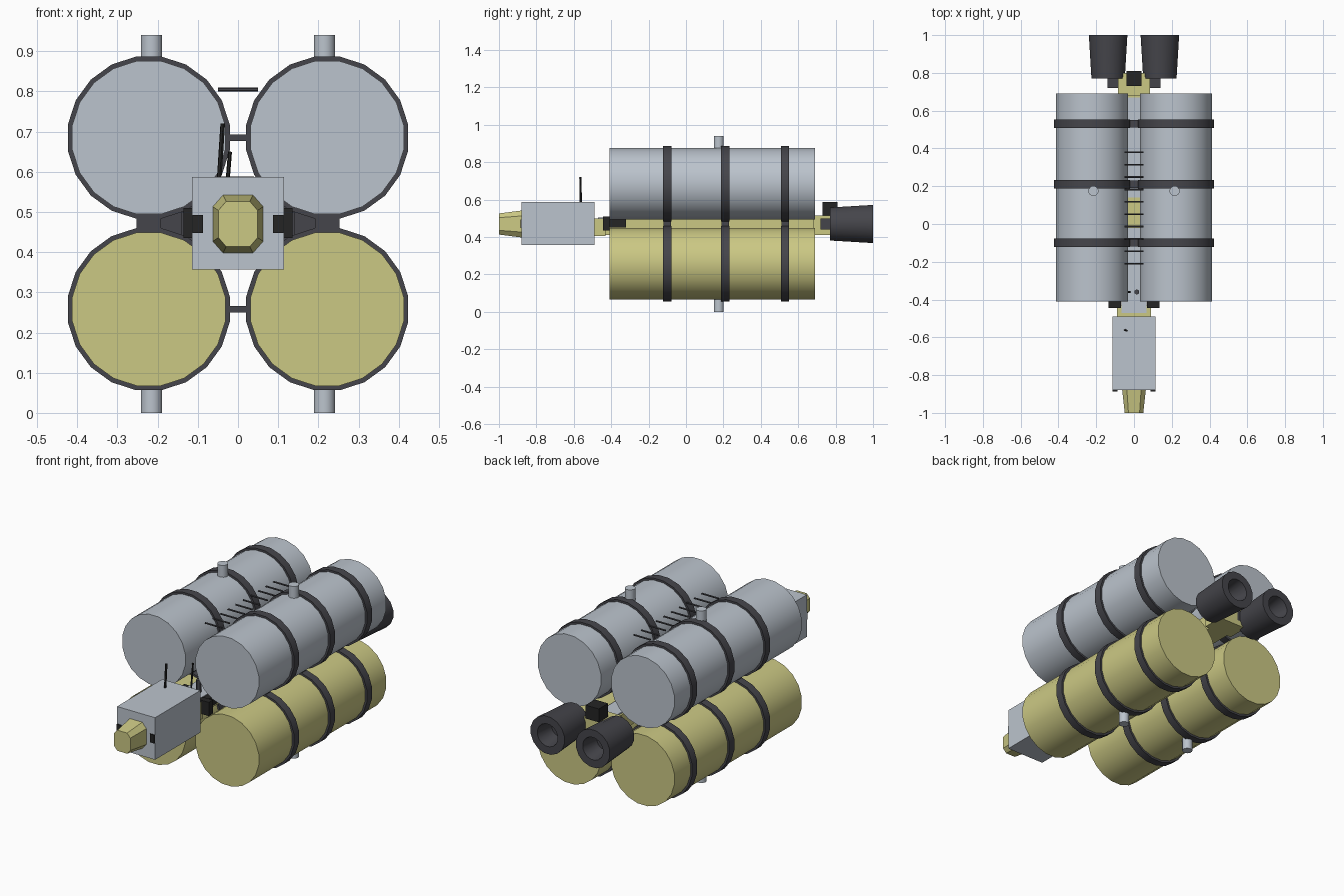
import bpy, bmesh, math
from mathutils import Vector

cube = bpy.data.objects.get("Cube")
if cube:
    bpy.data.objects.remove(cube, do_unlink=True)


def material(name, rgb):
    m = bpy.data.materials.new(name)
    m.use_nodes = True
    m.diffuse_color = (*rgb, 1)
    bsdf = next(n for n in m.node_tree.nodes if n.type == 'BSDF_PRINCIPLED')
    bsdf.inputs["Base Color"].default_value = (*rgb, 1)
    return m


GREY = material("light grey", (0.50, 0.55, 0.61))
YELLOW = material("pale yellow", (0.60, 0.58, 0.23))
DARK = material("dark grey", (0.06, 0.06, 0.07))
BLACK = material("black", (0.018, 0.018, 0.018))


def finish(name, bm, mat, smooth=False):
    bmesh.ops.recalc_face_normals(bm, faces=bm.faces)
    me = bpy.data.meshes.new(name)
    bm.to_mesh(me)
    bm.free()
    me.materials.append(mat)
    ob = bpy.data.objects.new(name, me)
    bpy.context.collection.objects.link(ob)
    if smooth:
        bpy.ops.object.select_all(action='DESELECT')
        ob.select_set(True)
        bpy.context.view_layer.objects.active = ob
        bpy.ops.object.shade_smooth_by_angle(angle=math.radians(35))
    return ob


def box(name, lo, hi, mat):
    bm = bmesh.new()
    bmesh.ops.create_cube(bm, size=1)
    lo, hi = Vector(lo), Vector(hi)
    for v in bm.verts:
        v.co = (lo + hi) / 2 + v.co * (hi - lo)
    return finish(name, bm, mat)


def lathe(name, profile, centre, mat, axis='y', sides=20, closed=False):
    """Revolve (radius, distance) points about an axis through centre."""
    bm = bmesh.new()
    rings = []
    for r, d in profile:
        ring = []
        for i in range(sides):
            a = math.tau * (i + 0.5) / sides
            u, w = r * math.cos(a), r * math.sin(a)
            p = (u, d, w) if axis == 'y' else (u, w, d)
            ring.append(bm.verts.new(Vector(centre) + Vector(p)))
        rings.append(ring)
    pairs = list(zip(rings, rings[1:]))
    if closed:
        pairs.append((rings[-1], rings[0]))
    else:
        bm.faces.new(rings[0])
        bm.faces.new(rings[-1])
    for a, b in pairs:
        for i in range(sides):
            j = (i + 1) % sides
            bm.faces.new((a[i], a[j], b[j], b[i]))
    return finish(name, bm, mat, True)


def rod(name, start, end, radius, mat):
    start, end = Vector(start), Vector(end)
    bm = bmesh.new()
    bmesh.ops.create_cone(bm, cap_ends=True, segments=6, radius1=radius,
                          radius2=radius, depth=(end - start).length)
    turn = (end - start).to_track_quat('Z', 'Y')
    for v in bm.verts:
        v.co = turn @ v.co + (start + end) / 2
    return finish(name, bm, mat)


STRAP_Y = (-0.10, 0.21, 0.53)
UPPER, LOWER, TANK_X = 0.685, 0.258, 0.222

for side, s in (("left", 1), ("right", -1)):
    # Tanks with three straps each
    for level, z, mat in (("upper", UPPER, GREY), ("lower", LOWER, YELLOW)):
        lathe(f"{level}_tank_{side}", [(0.193, -0.41), (0.193, 0.69)],
              (s * TANK_X, 0, z), mat)
        for n, y in enumerate(STRAP_Y):
            lathe(f"{level}_strap_{side}_{n + 1}",
                  [(0.188, -0.022), (0.204, -0.022), (0.204, 0.022), (0.188, 0.022)],
                  (s * TANK_X, y, z), DARK, closed=True)
    # Clamps joining upper and lower straps
    for n, y in enumerate(STRAP_Y):
        box(f"clamp_{side}_{n + 1}", (s * TANK_X - 0.03, y - 0.02, 0.445),
            (s * TANK_X + 0.03, y + 0.02, 0.497), DARK)
    # Filler pegs above and below
    for level, a, b in (("upper", 0.85, 0.94), ("lower", 0.0, 0.09)):
        lathe(f"{level}_peg_{side}", [(0.027, a), (0.027, b)],
              (s * 0.215, 0.175, 0), GREY, axis='z', sides=12)
    # Engine with hollow exhaust
    lathe(f"engine_{side}",
          [(0.09, 0.77), (0.104, 1.0), (0.062, 1.0), (0.045, 0.90)],
          (s * 0.137, 0, 0.47), DARK, sides=16)
    box(f"engine_mount_{side}", (s * 0.03, 0.72, 0.44), (s * 0.14, 0.80, 0.50), DARK)
    # Front sensor plates and side thruster blocks
    box(f"sensor_plate_{side}", (s * 0.10 - 0.013, -0.886, 0.448),
        (s * 0.10 + 0.013, -0.879, 0.493), BLACK)
    box(f"thruster_block_{side}", (s * 0.07, -0.445, 0.435),
        (s * 0.135, -0.41, 0.51), BLACK)
    box(f"side_block_{side}", (s * 0.06, -0.41, 0.45), (s * 0.10, -0.32, 0.50), BLACK)

# Links between left and right straps
for level, z in (("upper", UPPER), ("lower", LOWER)):
    for n, y in enumerate(STRAP_Y):
        box(f"{level}_link_{n + 1}", (-0.03, y - 0.02, z - 0.008),
            (0.03, y + 0.02, z + 0.008), DARK)

# Central spine with grey cover plates and rear block
box("spine", (-0.06, -0.49, 0.41), (0.06, 0.72, 0.497), YELLOW)
box("front_collar", (-0.09, -0.49, 0.405), (0.09, -0.43, 0.50), YELLOW)
box("rear_block", (-0.085, 0.68, 0.41), (0.085, 0.80, 0.515), YELLOW)
box("rear_unit", (-0.04, 0.73, 0.515), (0.04, 0.81, 0.588), BLACK)
box("front_cover", (-0.065, -0.47, 0.496), (0.065, -0.02, 0.504), GREY)
box("rear_cover", (-0.05, 0.14, 0.496), (0.05, 0.67, 0.504), GREY)

# Command box
box("command_box", (-0.115, -0.88, 0.357), (0.115, -0.49, 0.587), GREY)

# Chamfered, tapering nose
bm = bmesh.new()
bmesh.ops.create_cube(bm, size=1)
long_edges = [e for e in bm.edges
              if abs(e.verts[0].co.y - e.verts[1].co.y) > 0.5]
bmesh.ops.bevel(bm, geom=long_edges, offset=0.2, segments=1, affect='EDGES')
for v in bm.verts:
    k = 0.125 if v.co.y > 0 else 0.098
    v.co = Vector((v.co.x * k, -0.94 + v.co.y * 0.12, 0.47 + v.co.z * k * 1.15))
finish("nose", bm, YELLOW)

# Ladder rungs between the upper tanks
for n in range(10):
    y = -0.21 + n * 0.0655
    rod(f"rung_{n + 1}", (-0.05, y, 0.805), (0.05, y, 0.805), 0.005, DARK)

# Antennas
rod("antenna", (-0.047, -0.562, 0.58), (-0.038, -0.565, 0.72), 0.006, BLACK)
rod("short_antenna", (-0.032, -0.36, 0.50), (-0.02, -0.36, 0.65), 0.005, BLACK)
rod("rear_antenna", (0.015, -0.36, 0.50), (0.015, -0.36, 0.57), 0.014, DARK)
